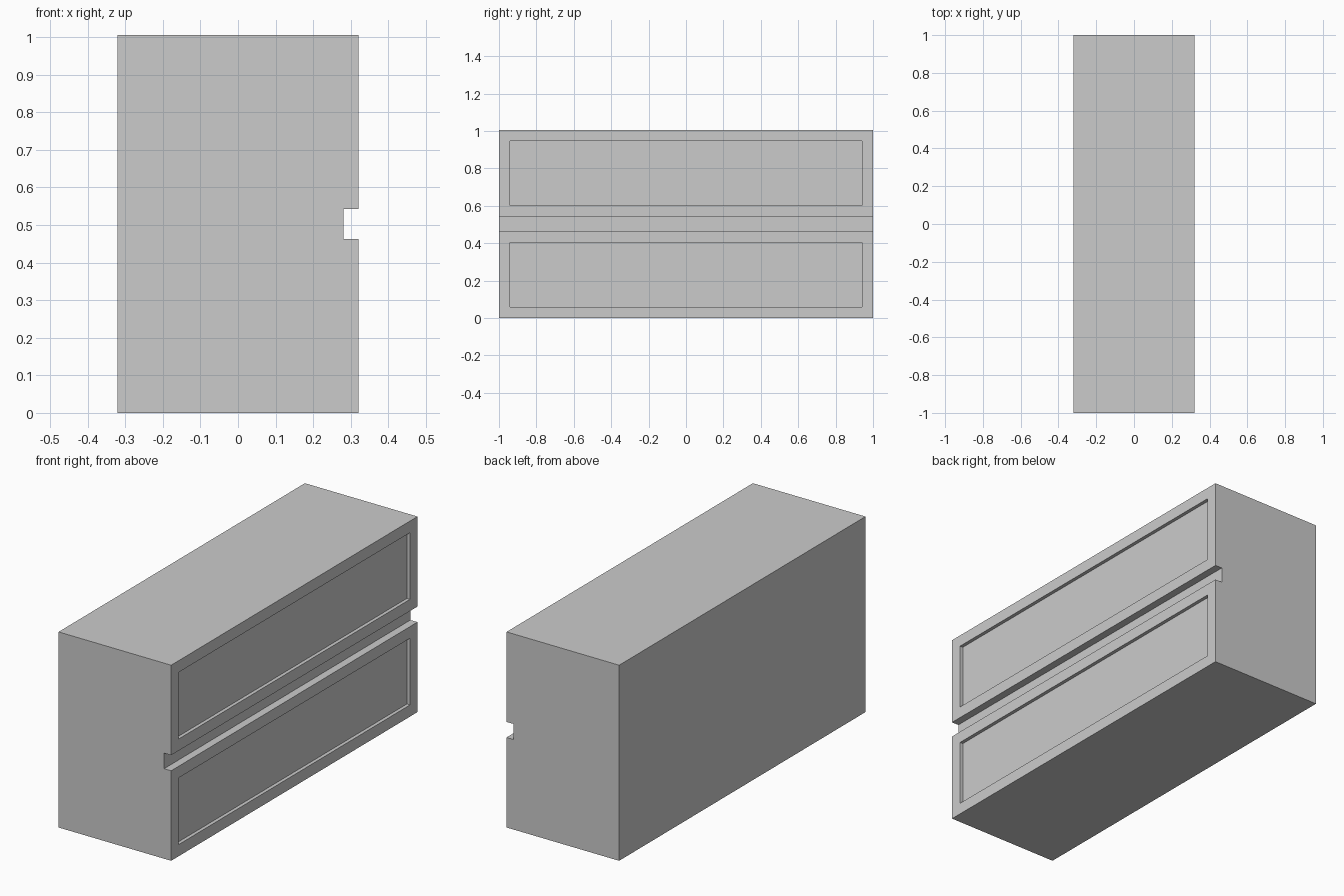
import bpy, bmesh
from mathutils import Vector

if "Cube" in bpy.data.objects:
    bpy.data.objects.remove(bpy.data.objects["Cube"])

X, Y, H = 0.32, 1.0, 1.005      # half depth, half length, height
GROOVE_X, Z0, Z1 = 0.28, 0.4625, 0.5425
BORDER, RECESS = 0.06, 0.018

# Cabinet cross-section with the finger groove, extruded along its length
profile = [(-X, 0), (X, 0), (X, Z0), (GROOVE_X, Z0),
           (GROOVE_X, Z1), (X, Z1), (X, H), (-X, H)]
bm = bmesh.new()
end = bm.faces.new([bm.verts.new((x, -Y, z)) for x, z in profile])
ext = bmesh.ops.extrude_face_region(bm, geom=[end], use_keep_orig=True)
verts = [g for g in ext["geom"] if isinstance(g, bmesh.types.BMVert)]
bmesh.ops.translate(bm, vec=(0, 2 * Y, 0), verts=verts)
bmesh.ops.recalc_face_normals(bm, faces=bm.faces[:])

# Recessed panel in each of the two drawer fronts
fronts = [f for f in bm.faces
          if f.normal.x > 0.9 and f.calc_center_median().x > X - 0.01]
bmesh.ops.inset_individual(bm, faces=fronts, thickness=BORDER, use_even_offset=True)
panels = bmesh.ops.extrude_discrete_faces(bm, faces=fronts)["faces"]
for panel in panels:
    bmesh.ops.translate(bm, vec=Vector((-RECESS, 0, 0)), verts=panel.verts[:])
bmesh.ops.recalc_face_normals(bm, faces=bm.faces[:])

mesh = bpy.data.meshes.new("drawer_cabinet")
bm.to_mesh(mesh)
bm.free()
cabinet = bpy.data.objects.new("drawer_cabinet", mesh)
bpy.context.collection.objects.link(cabinet)
